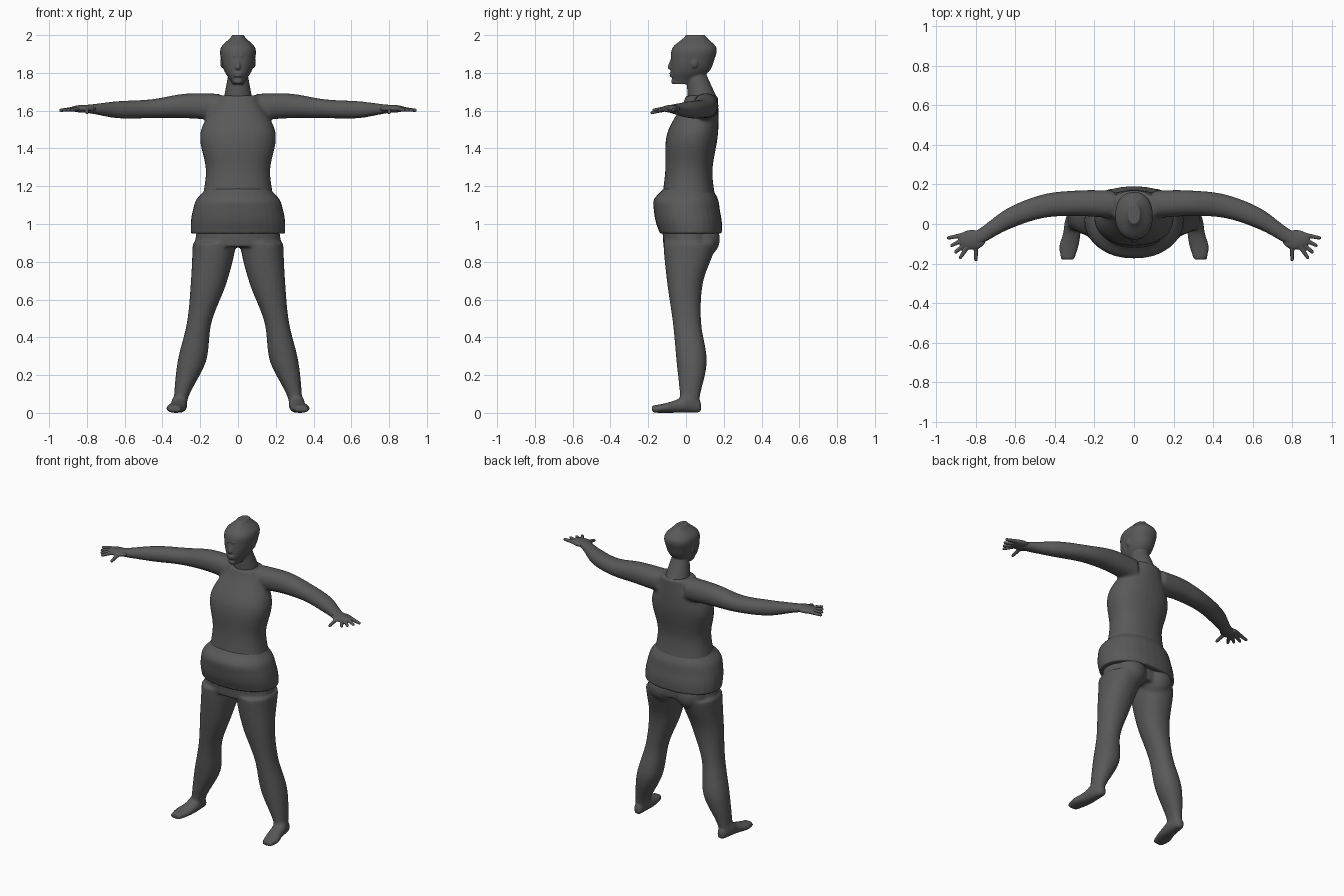
import bpy
import bmesh
import math
from mathutils import Matrix, Vector

if "Cube" in bpy.data.objects:
    bpy.data.objects.remove(bpy.data.objects["Cube"])

grey = bpy.data.materials.new("dark grey")
grey.use_nodes = True
colour = (0.1, 0.1, 0.1, 1)
grey.diffuse_color = colour
grey.node_tree.nodes["Principled BSDF"].inputs["Base Color"].default_value = colour

SIDES = 32
SPLITS = 6
ROUNDNESS = 2.2
X, Y, Z = range(3)
BOTH_SIDES = (1, -1)


def blend(rows, t):
    """Smooth curve through evenly spaced rows of numbers."""
    i = min(int(t), len(rows) - 2)
    f = t - i
    a, b, c, d = (Vector(rows[max(0, min(k, len(rows) - 1))]) for k in range(i - 1, i + 3))
    return b + ((c - a) * f + (a * 2 - b * 5 + c * 4 - d) * f ** 2
                + (b * 3 - a - c * 3 + d) * f ** 3) / 2


def loft(bm, axis, start, step, rows, side=1, base=0):
    """Skin over evenly spaced sections; each row gives the two ranges across the axis."""
    across = [i for i in range(3) if i != axis]
    rings = []
    for n in range((len(rows) - 1) * SPLITS + 1):
        t = n / SPLITS
        u0, u1, v0, v1 = blend(rows, t)
        ring = []
        for i in range(SIDES):
            angle = math.tau * i / SIDES
            u, v = (math.copysign(abs(f) ** (2 / ROUNDNESS), f)
                    for f in (math.cos(angle), math.sin(angle)))
            point = Vector()
            point[axis] = start + step * t
            point[across[0]] = (u0 + u1 + (u1 - u0) * u) / 2
            point[across[1]] = (v0 + v1 + (v1 - v0) * v) / 2
            point.x *= side
            point.z += base
            ring.append(bm.verts.new(point))
        rings.append(ring)
    faces = [bm.faces.new(rings[0]), bm.faces.new(rings[-1])]
    for low, high in zip(rings, rings[1:]):
        for i in range(SIDES):
            j = (i + 1) % SIDES
            faces.append(bm.faces.new((low[i], low[j], high[j], high[i])))
    bmesh.ops.recalc_face_normals(bm, faces=faces)


def upright(bm, start, step, rows):
    """Symmetrical vertical loft; each row gives half width, front and back."""
    loft(bm, Z, start, step, [(-width, width, front, back) for width, front, back in rows])


def ball(bm, centre, size, side=1):
    place = Matrix.Translation((centre[X] * side, centre[Y], centre[Z]))
    bmesh.ops.create_uvsphere(bm, u_segments=SIDES, v_segments=SIDES // 2, radius=1,
                              matrix=place @ Matrix.Diagonal((*size, 1)))


def tube(bm, start, end, start_radius, end_radius, side=1):
    """Tapered tube with a ball at each end."""
    a, b = Vector(start), Vector(end)
    a.x *= side
    b.x *= side
    turn = (b - a).to_track_quat('Z', 'Y').to_matrix().to_4x4()
    bmesh.ops.create_cone(bm, cap_ends=True, segments=SIDES, radius1=start_radius,
                          radius2=end_radius, depth=(b - a).length,
                          matrix=Matrix.Translation((a + b) / 2) @ turn)
    ball(bm, a, [start_radius] * 3)
    ball(bm, b, [end_radius] * 3)


def finish(name, bm, voxel, smoothing):
    """Fuse the overlapping pieces into one smooth skin."""
    mesh = bpy.data.meshes.new(name)
    bm.to_mesh(mesh)
    bm.free()
    mesh.materials.append(grey)
    obj = bpy.data.objects.new(name, mesh)
    bpy.context.collection.objects.link(obj)
    fuse = obj.modifiers.new("fuse", 'REMESH')
    fuse.mode = 'VOXEL'
    fuse.voxel_size = voxel
    fuse.use_smooth_shade = True
    soften = obj.modifiers.new("soften", 'SMOOTH')
    soften.factor = 0.5
    soften.iterations = smoothing


# Body: torso, arms, legs and feet
bm = bmesh.new()
upright(bm, .88, .2, [
    (.23, -.12, .15), (.2, -.13, .16), (.17, -.11, .14), (.2, -.1, .17), (.11, 0, .17)])
shoulder_height = 1.6
arm = [(.03, .17, -.05, .09), (.04, .17, -.04, .09), (.03, .15, -.04, .06),
       (-.03, .08, -.04, .05), (-.12, -.04, -.01, .03)]
leg = [(.27, .34, -.03, .07), (.17, .32, -.05, .11), (.14, .27, -.07, .08),
       (.06, .25, -.1, .09), (.01, .24, -.12, .16)]
foot = [(inner, outer, 0, height) for inner, outer, height in (
    (.3, .37, .04), (.28, .38, .05), (.27, .36, .07), (.27, .35, .1), (.28, .33, .06))]
for side in BOTH_SIDES:
    loft(bm, X, .1, .18, arm, side, shoulder_height)
    loft(bm, Z, .06, .21, leg, side)
    loft(bm, Y, -.18, .065, foot, side)
    ball(bm, (.1, .08, .92), (.1, .1, .1), side)
finish("body", bm, .009, 8)

# Skirt around the hips with a flared lower rim
bm = bmesh.new()
upright(bm, .95, .06, [
    (.25, -.14, .19), (.25, -.16, .19), (.24, -.17, .18), (.22, -.17, .17), (.17, -.12, .14)])
finish("hip_skirt", bm, .008, 3)

# Head: skull, neck, nose, chin and lips
bm = bmesh.new()
upright(bm, 1.74, .065, [
    (.03, -.07, .03), (.07, -.08, .12), (.09, -.08, .15), (.09, -.07, .16), (.03, 0, .1)])
tube(bm, (0, .09, 1.64), (0, .05, 1.8), .08, .05)
tube(bm, (0, -.07, 1.88), (0, -.085, 1.83), .008, .013)
ball(bm, (0, -.065, 1.755), (.022, .014, .014))
for lip_height in (1.798, 1.784):
    ball(bm, (0, -.077, lip_height), (.026, .012, .005))
# Brows, eyes and ears
for side in BOTH_SIDES:
    tube(bm, (.016, -.075, 1.89), (.055, -.055, 1.89), .008, .006, side)
    ball(bm, (.034, -.064, 1.873), (.014, .01, .008), side)
    ball(bm, (.083, .045, 1.855), (.011, .018, .03), side)
finish("head", bm, .005, 3)

# Hands: palm, a fan of four fingers and a thumb
for side, name in zip(BOTH_SIDES, ("left_hand", "right_hand")):
    bm = bmesh.new()
    ball(bm, (.82, -.08, 1.61), (.07, .05, .02), side)
    for i in range(4):
        angle = math.radians(11 + 15 * i)
        length = .08 - .005 * i
        root = Vector((.86 - .006 * i, -.055 - .02 * i, 1.61))
        tip = root + Vector((math.cos(angle), -math.sin(angle), -.1)) * length
        tube(bm, root, tip, .013, .009, side)
    tube(bm, (.8, -.1, 1.61), (.8, -.18, 1.59), .013, .009, side)
    finish(name, bm, .004, 3)
